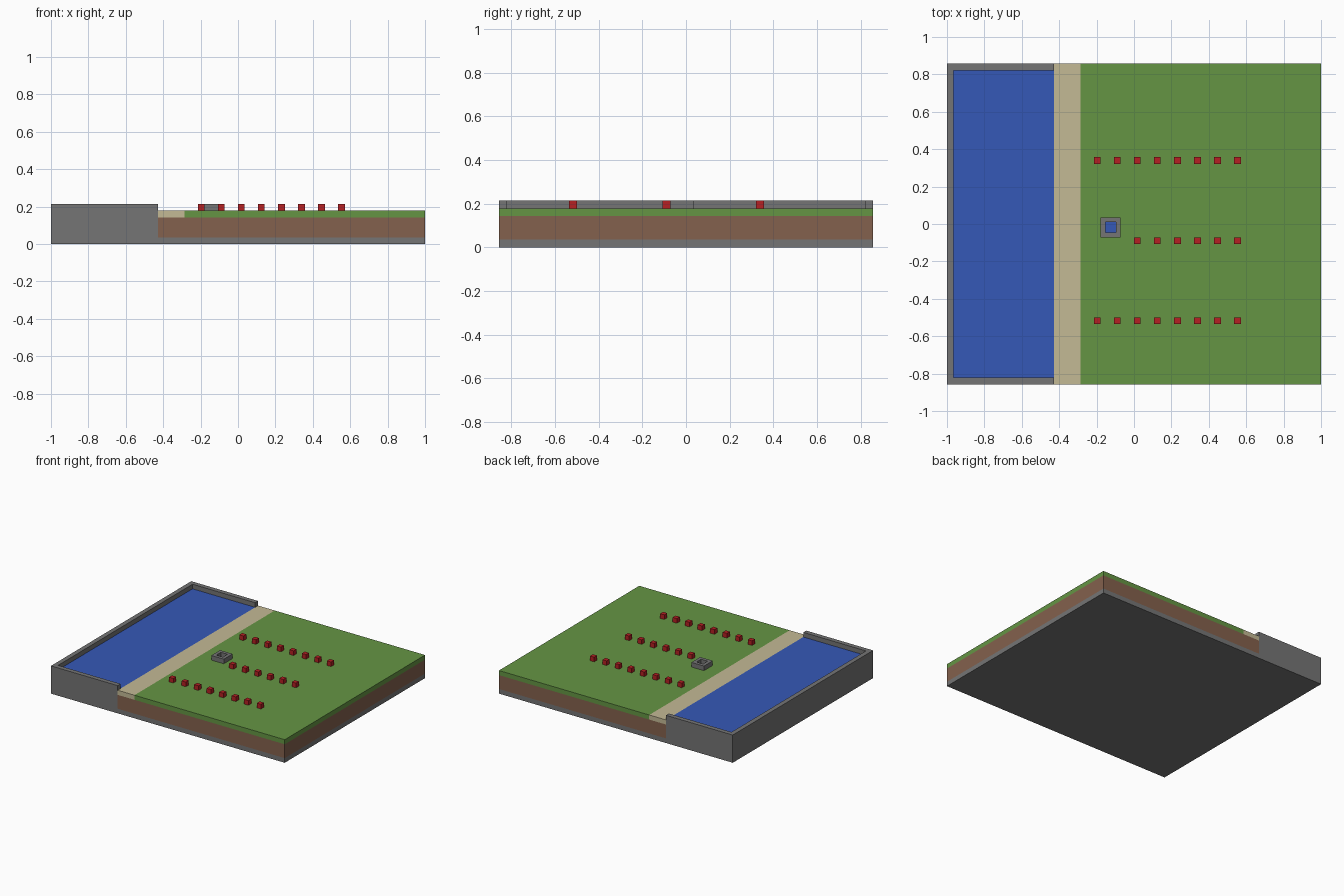
import bpy
import bmesh

cube = bpy.data.objects.get("Cube")
if cube:
    bpy.data.objects.remove(cube, do_unlink=True)

U = 1 / 28            # one block
NX, NY = 56, 48       # ground plan in blocks
SHORE, LAWN = 16, 20  # where sand and grass begin
GROUND, RIM = 5, 6    # ground level and rim level


def material(name, r, g, b):
    def linear(c):
        c /= 255
        return c / 12.92 if c <= 0.04045 else ((c + 0.055) / 1.055) ** 2.4
    colour = (linear(r), linear(g), linear(b), 1)
    mat = bpy.data.materials.new(name)
    mat.use_nodes = True
    mat.diffuse_color = colour
    mat.node_tree.nodes["Principled BSDF"].inputs["Base Color"].default_value = colour
    return mat


stone = material("stone grey", 117, 117, 117)
soil = material("soil brown", 132, 97, 77)
grass = material("grass green", 101, 149, 68)
sand = material("sand beige", 196, 186, 149)
water = material("water blue", 53, 88, 183)
red = material("bloom red", 181, 32, 34)


def point(x, y, z):
    """Block coordinates to model coordinates."""
    return ((x - NX / 2) * U, (y - NY / 2) * U, z * U)


def add_prism(bm, outline, z0, z1):
    """Extrude a plan outline upward; returns the top face."""
    base = bm.faces.new([bm.verts.new(point(x, y, z0)) for x, y in outline])
    result = bmesh.ops.extrude_face_region(bm, geom=[base], use_keep_orig=True)
    top = [g for g in result["geom"] if isinstance(g, bmesh.types.BMFace)][0]
    bmesh.ops.translate(bm, verts=top.verts[:], vec=(0, 0, (z1 - z0) * U))
    bmesh.ops.recalc_face_normals(bm, faces=bm.faces[:])
    return top


def rectangle(x0, x1, y0, y1):
    return [(x0, y0), (x1, y0), (x1, y1), (x0, y1)]


def finish(name, bm, *mats):
    mesh = bpy.data.meshes.new(name)
    bm.to_mesh(mesh)
    bm.free()
    for mat in mats:
        mesh.materials.append(mat)
    obj = bpy.data.objects.new(name, mesh)
    bpy.context.collection.objects.link(obj)
    return obj


def prism(name, mat, outline, z0, z1):
    bm = bmesh.new()
    add_prism(bm, outline, z0, z1)
    return finish(name, bm, mat)


# Ground layers
prism("bedrock_slab", stone, rectangle(0, NX, 0, NY), 0, 1)
prism("soil_layer", soil, rectangle(SHORE, NX, 0, NY), 1, 4)
prism("beach_strip", sand, rectangle(SHORE, LAWN, 0, NY), 4, GROUND)
prism("lawn", grass, rectangle(LAWN, NX, 0, NY), 4, GROUND)

# Three-sided basin wall holding the lake
wall = [(0, 0), (SHORE, 0), (SHORE, 1), (1, 1),
        (1, NY - 1), (SHORE, NY - 1), (SHORE, NY), (0, NY)]
prism("basin_wall", stone, wall, 1, RIM)
prism("lake", water, rectangle(1, SHORE, 1, NY - 1), 1, GROUND)

# Stone well with a sunken pool in the middle
bm = bmesh.new()
top = add_prism(bm, rectangle(23, 26, 22, 25), GROUND - 0.4, RIM)
bmesh.ops.inset_region(bm, faces=[top], thickness=U)
result = bmesh.ops.extrude_face_region(bm, geom=[top])
pool = [g for g in result["geom"] if isinstance(g, bmesh.types.BMFace)][0]
bmesh.ops.translate(bm, verts=pool.verts[:], vec=(0, 0, -0.93 * U))
if top.is_valid:
    bmesh.ops.delete(bm, geom=[top], context="FACES_ONLY")
pool.material_index = 1
bmesh.ops.recalc_face_normals(bm, faces=bm.faces[:])
finish("well", bm, stone, water)

# Rows of red blooms, the middle row starting beyond the well
for name, row, first in (("front", 9, 22), ("middle", 21, 28), ("back", 33, 22)):
    bm = bmesh.new()
    for x in range(first, 44, 3):
        add_prism(bm, rectangle(x, x + 1, row, row + 1), GROUND, RIM)
    finish(name + "_bloom_row", bm, red)
